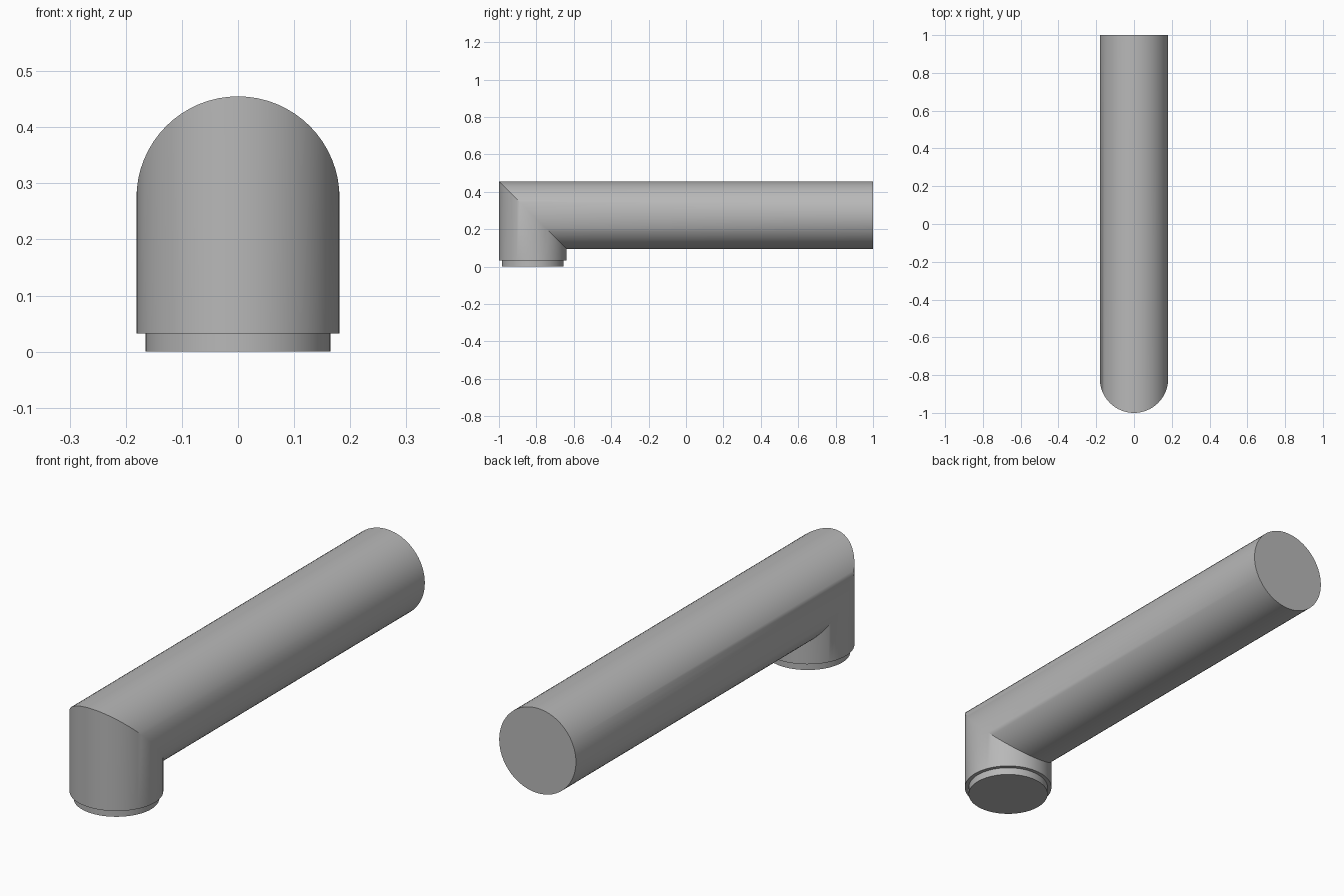
import bpy, bmesh, math
from mathutils import Vector

if "Cube" in bpy.data.objects:
    bpy.data.objects.remove(bpy.data.objects["Cube"])

SIDES = 64
RADIUS = 0.181
LIP_RADIUS = 0.165
LIP_TOP = 0.032
AXIS_Y = RADIUS - 1      # centre line of the upright leg
AXIS_Z = 0.455 - RADIUS  # centre line of the long tube

grey = bpy.data.materials.new("plain grey")
grey.use_nodes = True
colour = (0.48, 0.48, 0.48, 1)
grey.diffuse_color = colour
grey.node_tree.nodes["Principled BSDF"].inputs["Base Color"].default_value = colour


def ring(bm, place):
    """Ring of vertices, each placed from its sideways and forward offset."""
    angles = [2 * math.pi * i / SIDES for i in range(SIDES)]
    return [bm.verts.new(Vector(place(math.cos(a), math.sin(a)))) for a in angles]


def loft(name, places):
    """Closed tube through a list of rings."""
    bm = bmesh.new()
    rings = [ring(bm, p) for p in places]
    for low, high in zip(rings, rings[1:]):
        for i in range(SIDES):
            j = (i + 1) % SIDES
            bm.faces.new((low[i], low[j], high[j], high[i]))
    bm.faces.new(rings[0])
    bm.faces.new(rings[-1])
    bmesh.ops.recalc_face_normals(bm, faces=bm.faces)
    mesh = bpy.data.meshes.new(name)
    bm.to_mesh(mesh)
    bm.free()
    mesh.materials.append(grey)
    obj = bpy.data.objects.new(name, mesh)
    bpy.context.collection.objects.link(obj)
    bpy.ops.object.select_all(action="DESELECT")
    obj.select_set(True)
    bpy.context.view_layer.objects.active = obj
    bpy.ops.object.shade_smooth_by_angle(angle=math.radians(30))


def flat(radius, z):
    return lambda c, s: (radius * c, AXIS_Y + radius * s, z)


def mitre(c, s):
    return (RADIUS * c, AXIS_Y + RADIUS * s, AXIS_Z - RADIUS * s)


def back_end(c, s):
    return (RADIUS * c, 1, AXIS_Z - RADIUS * s)


# Upright leg, mitred corner and long horizontal tube in one piece
loft("elbow_pipe", [flat(RADIUS, LIP_TOP), mitre, back_end])

# Narrower lip under the upright leg
loft("bottom_lip", [flat(LIP_RADIUS, 0), flat(LIP_RADIUS, LIP_TOP + 0.005)])
